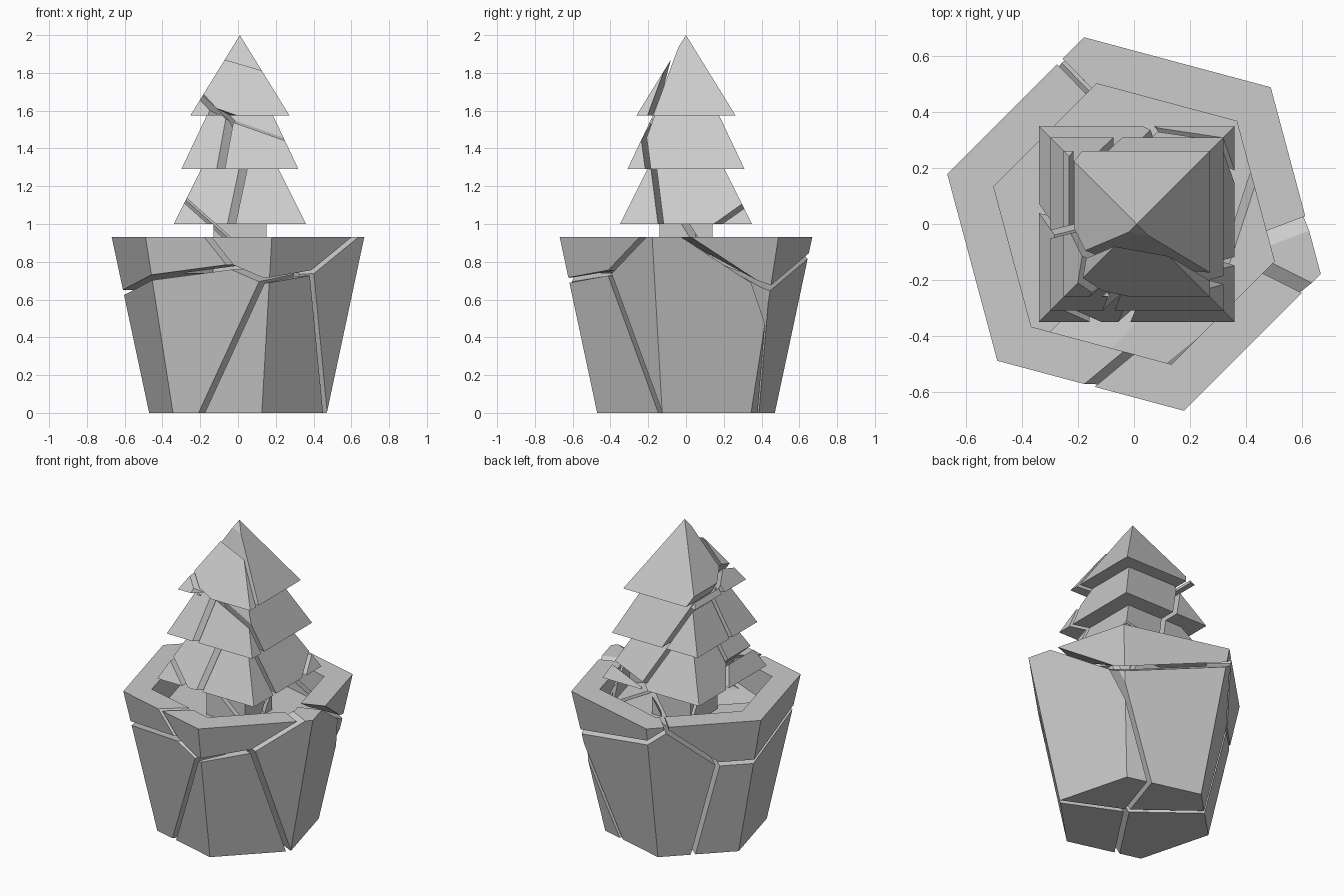
import bpy, bmesh, math
from mathutils import Vector

if "Cube" in bpy.data.objects:
    bpy.data.objects.remove(bpy.data.objects["Cube"])

GAP = 0.014  # half width of the cracks


def lathe(profile, sides, cx=0.0):
    """Closed faceted solid turned about z, first corner at 45 degrees."""
    bm = bmesh.new()
    rings = []
    for r, z in profile:
        if r == 0:
            rings.append([bm.verts.new((cx, 0, z))] * sides)
        else:
            rings.append([bm.verts.new((
                cx + r * math.cos(math.radians(45) + math.tau * i / sides),
                r * math.sin(math.radians(45) + math.tau * i / sides), z))
                for i in range(sides)])
    for a, b in zip(rings, rings[1:]):
        for i in range(sides):
            j = (i + 1) % sides
            quad = list(dict.fromkeys([a[i], a[j], b[j], b[i]]))
            bm.faces.new(quad)
    bmesh.ops.recalc_face_normals(bm, faces=bm.faces)
    return bm


def shatter(source, seeds, gap=GAP):
    """Cut the solid into one shard per seed, leaving a crack between cells."""
    points = {name: Vector(p) for name, p in seeds.items()}
    for name, p in points.items():
        bm = source.copy()
        for other, q in points.items():
            if other == name:
                continue
            n = (q - p).normalized()
            cut = bmesh.ops.bisect_plane(
                bm, geom=bm.verts[:] + bm.edges[:] + bm.faces[:], dist=1e-5,
                plane_co=(p + q) / 2 - n * gap, plane_no=n, clear_outer=True)
            edges = [e for e in cut["geom_cut"]
                     if isinstance(e, bmesh.types.BMEdge) and e.is_boundary]
            if edges:
                bmesh.ops.triangle_fill(bm, edges=edges, use_beauty=True,
                                        use_dissolve=False, normal=n)
        if bm.faces:
            bmesh.ops.dissolve_limit(bm, angle_limit=math.radians(0.5),
                                     verts=bm.verts[:], edges=bm.edges[:])
            bmesh.ops.recalc_face_normals(bm, faces=bm.faces)
            mesh = bpy.data.meshes.new(name)
            bm.to_mesh(mesh)
            bpy.context.collection.objects.link(bpy.data.objects.new(name, mesh))
        bm.free()
    source.free()


# Six-sided pot with a recessed soil surface
pot = lathe([(0, 0), (0.487, 0), (0.692, 0.93), (0.52, 0.93),
             (0.52, 0.74), (0, 0.74)], 6)
shatter(pot, {
    "pot_lower_left": (-0.3, -0.1, 0.3),
    "pot_lower_front": (0.227, -0.45, -0.055),
    "pot_lower_right": (0.525, 0.195, 0.21),
    "pot_lower_back": (0.05, 0.35, 0.4),
    "pot_rim_left": (-0.38, -0.02, 1.076),
    "pot_rim_front": (0.118, -0.62, 1.48),
    "pot_rim_back": (0.34, 0.685, 1.07),
})

# Square three-tier tree with its trunk
R2 = math.sqrt(2)
tiers = [(0, 0.72), (0.14, 0.72), (0.14, 1.0), (0.35, 1.0), (0.205, 1.29),
         (0.31, 1.29), (0.175, 1.575), (0.262, 1.575), (0, 2.0)]
tree = lathe([(r * R2, z) for r, z in tiers], 4, 0.01)
shatter(tree, {
    "tree_main": (0.1, 0.15, 1.6),
    "tree_front_top": (0.05, -0.42, 1.78),
    "tree_front": (-0.087, -0.49, 1.425),
    "tree_front_left": (-0.3, -0.25, 1.35),
    "tree_left": (-0.4, 0.15, 1.35),
    "tree_left_corner": (-0.505, -0.25, 1.12),
    "tree_back_corner": (0.425, 0.8, 0.84),
})
